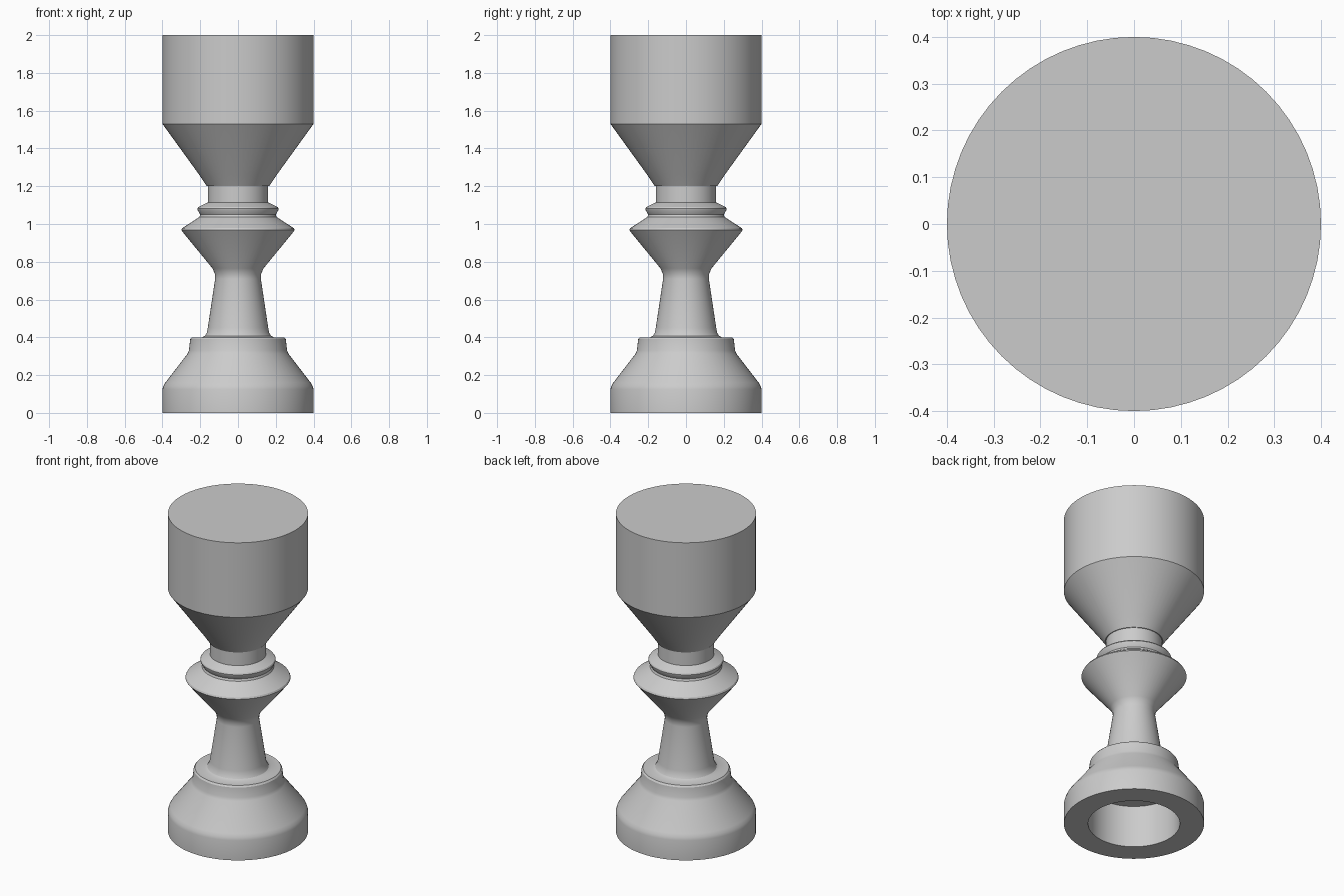
import bpy
import bmesh
import math

cube = bpy.data.objects.get("Cube")
if cube:
    bpy.data.objects.remove(cube, do_unlink=True)

SIDES = 64

grey = bpy.data.materials.new("light_grey")
grey.use_nodes = True
colour = (0.6, 0.6, 0.6, 1)
grey.diffuse_color = colour
grey.node_tree.nodes["Principled BSDF"].inputs["Base Color"].default_value = colour


def lathe(name, profile):
    """Spin a (radius, height) profile around z into a smooth solid."""
    bm = bmesh.new()
    verts = [bm.verts.new((r, 0, z)) for r, z in profile]
    edges = [bm.edges.new(pair) for pair in zip(verts, verts[1:])]
    bmesh.ops.spin(bm, geom=verts + edges, cent=(0, 0, 0), axis=(0, 0, 1),
                   angle=math.tau, steps=SIDES, use_duplicate=False)
    bmesh.ops.remove_doubles(bm, verts=bm.verts, dist=0.0005)
    bmesh.ops.recalc_face_normals(bm, faces=bm.faces)
    mesh = bpy.data.meshes.new(name)
    bm.to_mesh(mesh)
    bm.free()
    mesh.materials.append(grey)
    obj = bpy.data.objects.new(name, mesh)
    bpy.context.collection.objects.link(obj)
    bpy.ops.object.select_all(action='DESELECT')
    obj.select_set(True)
    bpy.context.view_layer.objects.active = obj
    bpy.ops.object.shade_smooth_by_angle(angle=math.radians(30))
    return obj


# One continuous turned piece: hollow foot, stem, collar rings, neck and head
foot = [(0, 0.265), (0.262, 0.265), (0.262, 0), (0.4, 0), (0.4, 0.125),
        (0.395, 0.142), (0.385, 0.16), (0.268, 0.312), (0.26, 0.33),
        (0.253, 0.39), (0.245, 0.4)]
stem = [(0.19, 0.4), (0.175, 0.408), (0.165, 0.425), (0.16, 0.45),
        (0.121, 0.71), (0.122, 0.735), (0.135, 0.765)]
collar = [(0.295, 0.96), (0.3, 0.968), (0.295, 0.978), (0.205, 1.037),
          (0.2, 1.05), (0.213, 1.072), (0.215, 1.082), (0.21, 1.09),
          (0.16, 1.115)]
head = [(0.16, 1.2), (0.165, 1.2), (0.205, 1.26), (0.4, 1.53), (0.4, 2), (0, 2)]

lathe("turned_pedestal", foot + stem + collar + head)
